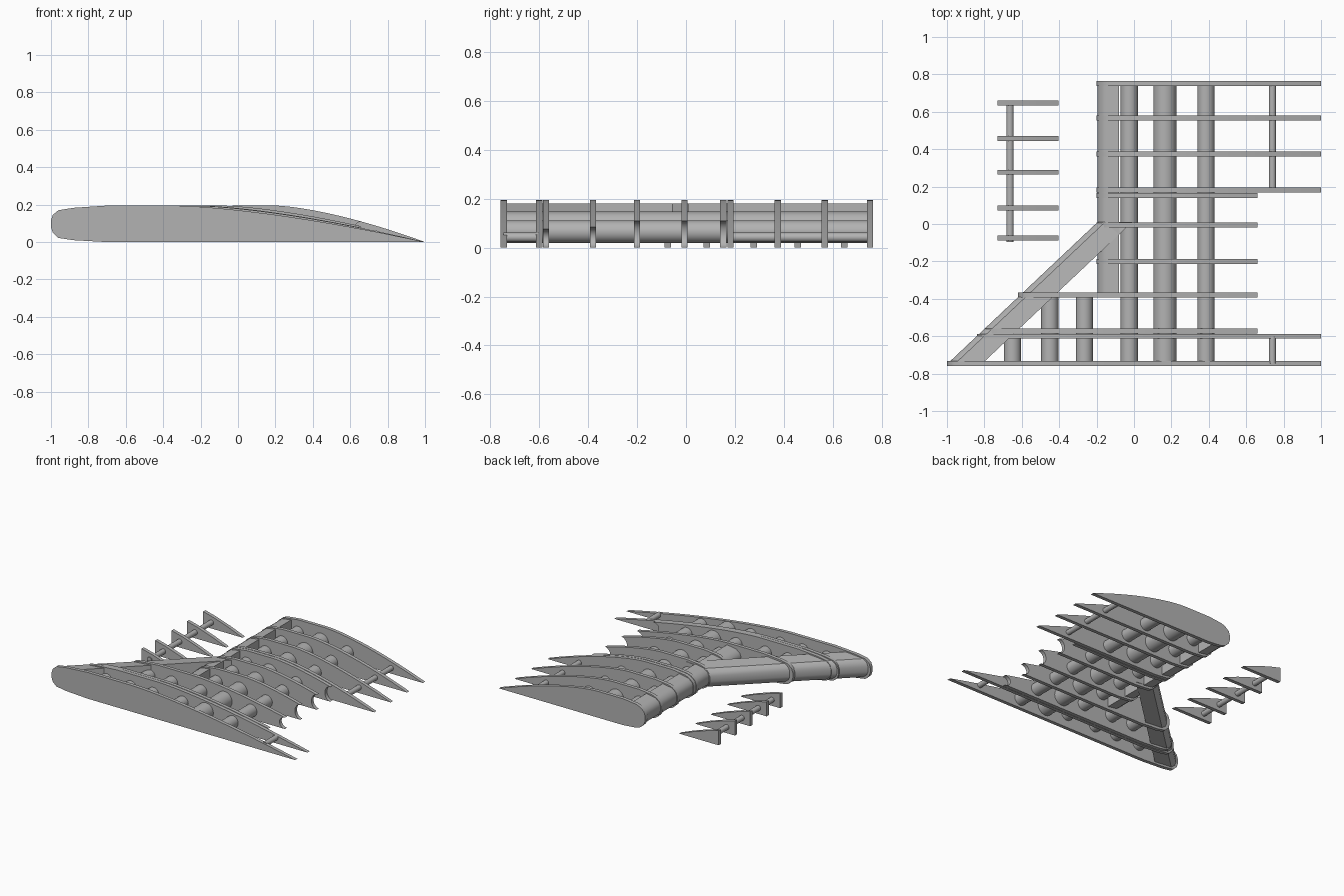
import bpy, math

old = bpy.data.objects.get("Cube")
if old:
    bpy.data.objects.remove(old)

grey = bpy.data.materials.new("plain grey")
grey.use_nodes = True
COLOUR = (0.45, 0.45, 0.45, 1)
grey.diffuse_color = COLOUR
grey.node_tree.nodes["Principled BSDF"].inputs["Base Color"].default_value = COLOUR

RIB = 0.026   # rib thickness
TOP = 0.195   # wing height


def smooth(obj):
    bpy.ops.object.select_all(action="DESELECT")
    obj.select_set(True)
    bpy.context.view_layer.objects.active = obj
    bpy.ops.object.shade_smooth_by_angle(angle=math.radians(35))


def prism(name, profile, y0, y1, shear=0):
    """Extrude an x-z profile from y0 to y1, sliding the far end by shear in x."""
    n = len(profile)
    verts = [(x, y0, z) for x, z in profile] + [(x + shear, y1, z) for x, z in profile]
    faces = [tuple(range(n)), tuple(range(2 * n - 1, n - 1, -1))]
    faces += [(i, i + n, (i + 1) % n + n, (i + 1) % n) for i in range(n)]
    mesh = bpy.data.meshes.new(name)
    mesh.from_pydata(verts, [], faces)
    mesh.materials.append(grey)
    obj = bpy.data.objects.new(name, mesh)
    bpy.context.collection.objects.link(obj)
    smooth(obj)


def tube(name, x, z, r, y0, y1):
    bpy.ops.mesh.primitive_cylinder_add(vertices=32, radius=r, depth=y1 - y0,
                                        location=(x, (y0 + y1) / 2, z),
                                        rotation=(math.pi / 2, 0, 0))
    obj = bpy.context.object
    obj.name = name
    obj.data.materials.append(grey)
    smooth(obj)


def rib_profile(nose, tail):
    """Flat-bottomed section, cut off with a concave end when tail is short of 1."""
    chord = 1 - nose
    s = chord / 2
    crest = nose + 0.33 * chord
    low = [(nose + 0.3 * s, 0), (nose + 0.12 * s, 0.01), (nose + 0.04, 0.022),
           (nose + 0.01, 0.05), (nose, 0.08)]
    high = [(nose, 0.115), (nose + 0.01, 0.145), (nose + 0.04, 0.17),
            (nose + 0.12 * s, 0.183), (nose + 0.3 * s, TOP)]
    steps = 20
    for i in range(steps + 1):
        x = crest + (tail - crest) * i / steps
        t = (x - crest) / (1 - crest)
        high.append((x, TOP * (1 - t ** 1.5)))
    if tail < 1:
        h = high[-1][1] / 2
        for i in range(1, 9):
            a = math.pi * i / 9
            high.append((tail - 0.045 * math.sin(a), h + h * math.cos(a)))
        high.append((tail, 0))
    return low + high


# Ribs: centre y, nose x, tail x
ribs = [(0.752, -0.2, 1), (0.567, -0.2, 1), (0.375, -0.2, 1), (0.182, -0.2, 1),
        (0.152, -0.2, 0.66), (-0.006, -0.2, 0.66), (-0.2, -0.2, 0.66),
        (-0.38, -0.62, 0.66), (-0.572, -0.8, 0.66), (-0.6, -0.84, 1), (-0.745, -1, 1)]
for y, nose, tail in ribs:
    prism("wing_rib", rib_profile(nose, tail), y - RIB / 2, y + RIB / 2)


# Leading edges
def edge_profile(nose, width):
    half = [(0.005, 0.02), (0.015, 0.045), (0.045, 0.068), (width, 0.08)]
    upper = [(nose + x, 0.1 + z) for x, z in half]
    lower = [(nose + x, 0.1 - z) for x, z in reversed(half)]
    return upper + lower


prism("straight_leading_edge", edge_profile(-0.2, 0.12), 0.755, -0.38)
prism("swept_leading_edge", edge_profile(-0.2, 0.19), 0.01, -0.745, -0.8)

# Spanwise spars
for x, z, r in [(-0.025, 0.1, 0.046), (0.165, 0.085, 0.062), (0.385, 0.065, 0.046)]:
    tube("main_spar", x, z, r, -0.745, 0.752)
for x, y1 in [(-0.65, -0.6), (-0.45, -0.38), (-0.265, -0.38)]:
    tube("root_spar", x, 0.1, 0.046, -0.745, y1)
for y0, y1 in [(-0.745, -0.6), (0.182, 0.752)]:
    tube("rear_spar", 0.74, 0.042, 0.019, y0, y1)

# Detached flap
flap = [(-0.73, 0), (-0.73, 0.108), (-0.64, 0.085), (-0.52, 0.045), (-0.405, 0)]
for y in (0.647, 0.457, 0.277, 0.085, -0.074):
    prism("flap_rib", flap, y - RIB / 2, y + RIB / 2)
tube("flap_spar", -0.663, 0.045, 0.019, -0.095, 0.635)
